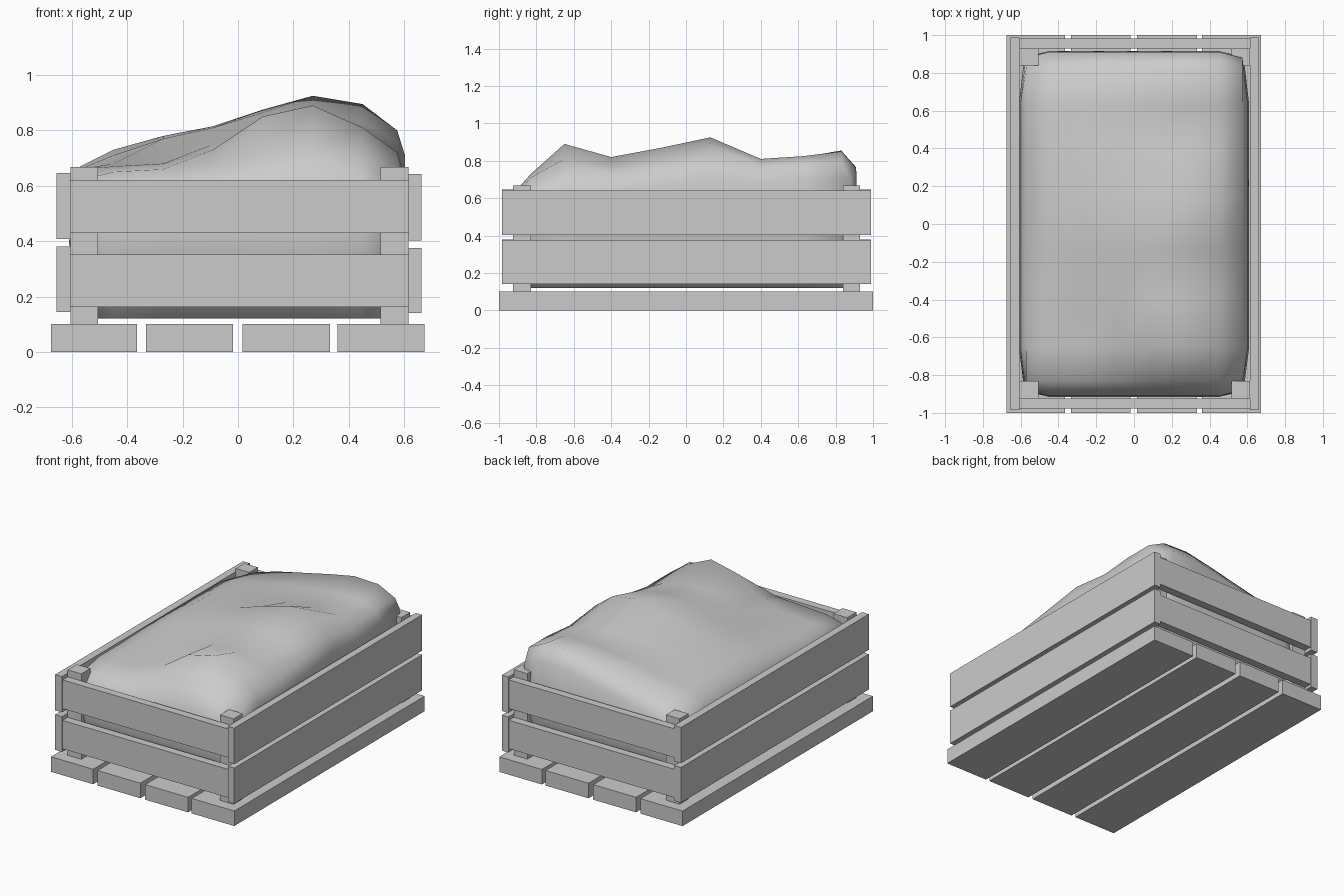
import bpy, bmesh

if "Cube" in bpy.data.objects:
    bpy.data.objects.remove(bpy.data.objects["Cube"])


def box(name, x0, x1, y0, y1, z0, z1):
    bm = bmesh.new()
    bmesh.ops.create_cube(bm, size=1)
    for v in bm.verts:
        v.co = (x1 if v.co.x > 0 else x0, y1 if v.co.y > 0 else y0, z1 if v.co.z > 0 else z0)
    return finish(name, bm)


def finish(name, bm):
    bmesh.ops.recalc_face_normals(bm, faces=bm.faces)
    me = bpy.data.meshes.new(name)
    bm.to_mesh(me)
    bm.free()
    ob = bpy.data.objects.new(name, me)
    bpy.context.collection.objects.link(ob)
    return ob


# Floor planks
for i, (a, b) in enumerate([(-.675, -.365), (-.333, -.018), (.017, .333), (.36, .673)]):
    box(f"floor_plank_{i + 1}", a, b, -1, 1, 0, .1)

# Corner posts
for xn, x0, x1 in (("left", -.605, -.505), ("right", .515, .615)):
    for yn, y0, y1 in (("front", -.925, -.83), ("back", .84, .93)):
        box(f"{yn}_{xn}_post", x0, x1, y0, y1, .1, .668)

# End planks between the side walls
for n, z0, z1 in (("lower", .163, .352), ("upper", .43, .621)):
    box(f"front_{n}_plank", -.605, .615, -.978, -.925, z0, z1)
    box(f"back_{n}_plank", -.605, .615, .93, .983, z0, z1)

# Long side planks
for n, z0, z1 in (("lower", .145, .38), ("upper", .408, .646)):
    box(f"left_{n}_plank", -.655, -.605, -.985, .988, z0, z1)
    box(f"right_{n}_plank", .615, .662, -.985, .988, z0 - .005, z1 - .004)

# Lumpy filling: coarse height grid (rows front to back)
xs = [-.57, -.45, -.27, -.09, .09, .27, .45, .575]
ys = [-.83, -.65, -.4, -.13, .13, .4, .63, .83]
heights = [
    [.62, .65, .66, .67, .70, .73, .71, .64],
    [.66, .67, .68, .73, .85, .89, .81, .72],
    [.66, .68, .69, .75, .82, .82, .78, .72],
    [.67, .71, .77, .81, .865, .87, .83, .76],
    [.67, .73, .78, .815, .875, .925, .895, .80],
    [.67, .72, .76, .79, .80, .81, .81, .77],
    [.67, .71, .74, .78, .80, .82, .825, .79],
    [.63, .69, .74, .78, .82, .855, .85, .79],
]
bm = bmesh.new()
grid = [[bm.verts.new((x, y, z)) for x, z in zip(xs, row)] for y, row in zip(ys, heights)]
for j in range(7):
    for i in range(7):
        bm.faces.new((grid[j][i], grid[j][i + 1], grid[j + 1][i + 1], grid[j + 1][i]))

# Skirt rings wrapping the filling down to a rounded base
ring = grid[0][:-1] + [r[-1] for r in grid[:-1]] + grid[-1][:0:-1] + [r[0] for r in grid[:0:-1]]
top = [v.co.copy() for v in ring]
for ax, ay, height in ((.603, .91, None), (.61, .915, .39), (.55, .86, .12)):
    new = []
    for c in top:
        on_x, on_y = abs(c.x) > .56, abs(c.y) > .82
        corner = .03 if on_x and on_y else 0
        x = (ax - corner) * (1 if c.x > 0 else -1) if on_x else c.x
        y = (ay - corner) * (1 if c.y > 0 else -1) if on_y else c.y
        new.append(bm.verts.new((x, y, c.z - .09 if height is None else height)))
    for k in range(len(ring)):
        m = (k + 1) % len(ring)
        bm.faces.new((ring[k], new[k], new[m], ring[m]))
    ring = new
bm.faces.new(ring)
for f in bm.faces:
    f.smooth = True
finish("filling", bm)
